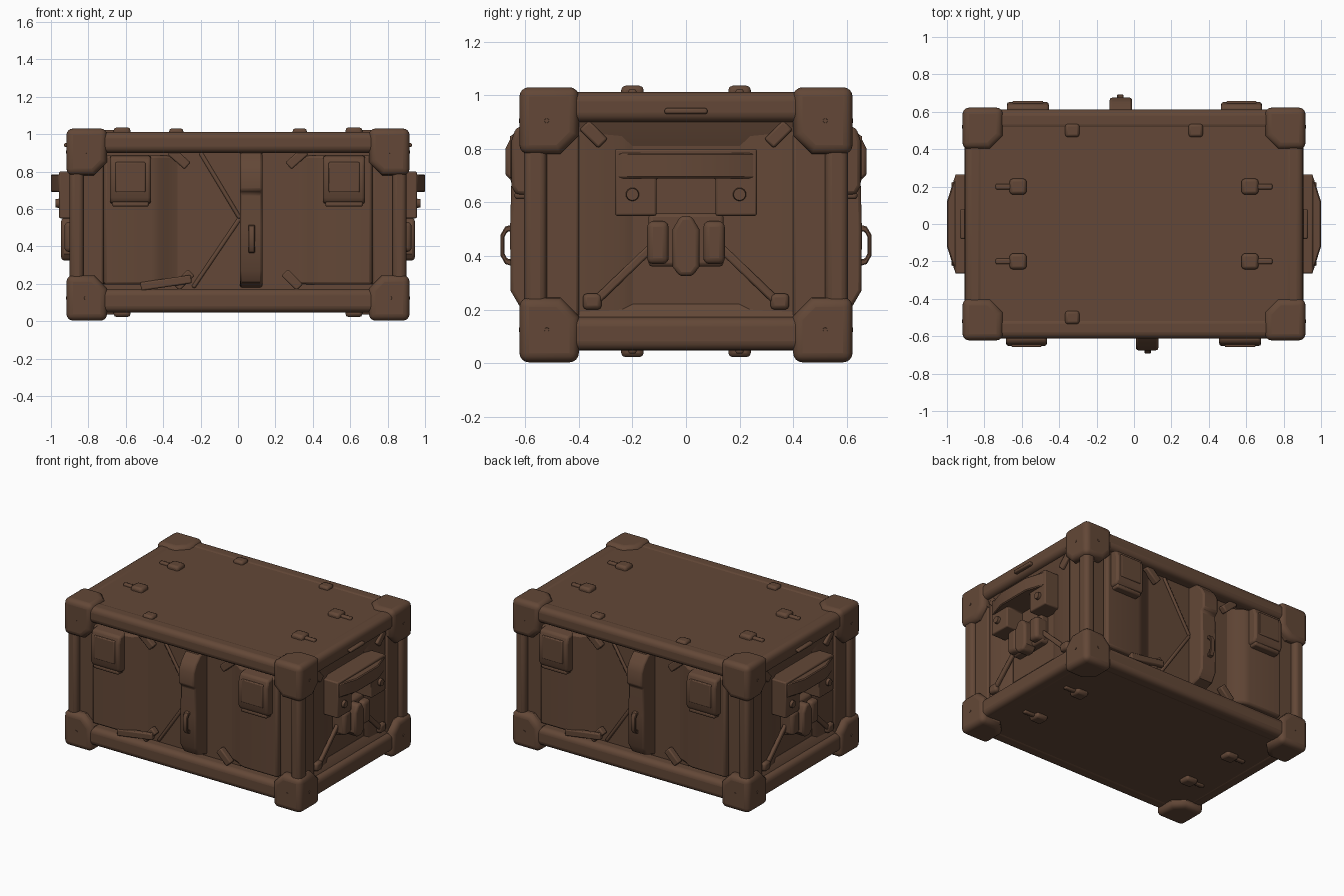
import bpy, bmesh, math
from mathutils import Matrix, Vector

if "Cube" in bpy.data.objects:
    bpy.data.objects.remove(bpy.data.objects["Cube"])

brown = bpy.data.materials.new("brown")
brown.diffuse_color = (0.125, 0.064, 0.038, 1)
brown.use_nodes = True
brown.node_tree.nodes["Principled BSDF"].inputs["Base Color"].default_value = brown.diffuse_color
SPIN = (0, math.pi)          # front/right part plus its half-turn copy on back/left


def finish(name, bm, bevel=0.0, segs=2, spins=(0,), limit=50):
    bmesh.ops.recalc_face_normals(bm, faces=bm.faces)
    me = bpy.data.meshes.new(name)
    bm.to_mesh(me)
    bm.free()
    me.materials.append(brown)
    for i, a in enumerate(spins):
        ob = bpy.data.objects.new(name if i == 0 else name + "_opposite", me.copy())
        ob.data.transform(Matrix.Rotation(a, 4, 'Z'))
        bpy.context.collection.objects.link(ob)
        if bevel:
            m = ob.modifiers.new("bevel", 'BEVEL')
            m.width, m.segments = bevel, segs
            m.limit_method, m.angle_limit = 'ANGLE', math.radians(limit)
        bpy.ops.object.select_all(action='DESELECT')
        ob.select_set(True)
        bpy.context.view_layer.objects.active = ob
        bpy.ops.object.shade_smooth_by_angle(angle=math.radians(35))


def cube(lo, hi):
    bm = bmesh.new()
    bmesh.ops.create_cube(bm, size=1)
    for v in bm.verts:
        v.co = Vector([(lo[i] + hi[i]) / 2 + v.co[i] * (hi[i] - lo[i]) for i in range(3)])
    return bm


def box(name, lo, hi, bevel=0.01, segs=2, spins=(0,)):
    finish(name, cube(lo, hi), bevel, segs, spins)


def prism(name, pts, axis, a, b, bevel=0.01, segs=2, spins=(0,)):
    # profile extruded along axis; pts are the two remaining coordinates in order
    bm = bmesh.new()
    def co(p, t):
        c = list(p)
        c.insert(axis, t)
        return c
    f = bm.faces.new([bm.verts.new(co(p, a)) for p in pts])
    r = bmesh.ops.extrude_face_region(bm, geom=[f])
    d = Vector((0, 0, 0))
    d[axis] = b - a
    bmesh.ops.translate(bm, vec=d, verts=[g for g in r['geom'] if isinstance(g, bmesh.types.BMVert)])
    finish(name, bm, bevel, segs, spins)


def bar(name, p, q, normal, width, thick, bevel=0.008, spins=(0,)):
    # flat bar from p to q lying on a face with the given normal
    p, q, n = Vector(p), Vector(q), Vector(normal)
    d = q - p
    x = (d - n * d.dot(n)).normalized()
    y = n.cross(x)
    bm = cube((-d.length / 2, -width / 2, -thick / 2), (d.length / 2, width / 2, thick / 2))
    m = Matrix((x, y, n)).transposed().to_4x4()
    bm.transform(Matrix.Translation((p + q) / 2) @ m)
    finish(name, bm, bevel, 2, spins)


def rod(name, c, axis, r, depth, spins=(0,)):
    bm = bmesh.new()
    bmesh.ops.create_cone(bm, cap_ends=True, segments=16, radius1=r, radius2=r * 0.8, depth=depth)
    rot = Vector((0, 0, 1)).rotation_difference(Vector(axis)).to_matrix().to_4x4()
    bm.transform(Matrix.Translation(c) @ rot)
    finish(name, bm, 0, 1, spins)


# core, lid and floor
box("core", (-.83, -.53, .06), (.83, .53, .99), 0)
box("lid", (-.89, -.6, .93), (.89, .6, 1.008), .02)
box("floor", (-.89, -.6, .05), (.89, .6, .12), .02)

# rails and posts
for z0, z1, lab in ((.9, 1.012, "top"), (.047, .172, "bottom")):
    box(lab + "_long_rail", (-.85, -.612, z0), (.85, -.5, z1), .035, 4, SPIN)
    box(lab + "_end_rail", (.8, -.58, z0), (.905, .58, z1), .035, 4, SPIN)
for s in (1, -1):
    y = sorted((s * .52, s * .605))
    box("post", (.825, y[0], .1), (.9, y[1], .95), .025, 3, SPIN)

# armoured corners: inner edges chamfered, outer edges rounded
for sx in (1, -1):
    for sy in (1, -1):
        for lab, zi, zo in (("bottom", .245, .003), ("top", .78, 1.03)):
            inner, outer = Vector((.70 * sx, .40 * sy, zi)), Vector((.917 * sx, .622 * sy, zo))
            lo = [min(a, b) for a, b in zip(inner, outer)]
            hi = [max(a, b) for a, b in zip(inner, outer)]
            bm = cube(lo, hi)
            bm.verts.ensure_lookup_table()
            v = min(bm.verts, key=lambda w: (w.co - inner).length)
            bmesh.ops.bevel(bm, geom=list(v.link_edges), offset=.07, segments=1, affect='EDGES')
            finish(lab + "_corner", bm, .035, 4, limit=60)
            zb = zi + (zo - zi) * .5
            rod("corner_stud", (.815 * sx, .62 * sy, zb), (0, sy, 0), .01, .008)
            rod("corner_stud", (.916 * sx, .52 * sy, zb), (sx, 0, 0), .01, .008)

# long sides: raised panels, frame strips and pouches
for s in (1, -1):
    def span(a, b):
        return sorted((s * a, s * b))
    a, b = span(.72, .84)
    box("side_strip", (a, -.565, .16), (b, -.5, .92), .01, 2, SPIN)
    prism("side_panel", [(s * .31, -.525), (s * .38, -.55), (s * .42, -.58), (s * .46, -.59), (s * .715, -.59),
                         (s * .725, -.51)], 2, .195, .885, .015, 2, SPIN)
    a, b = (-.685, -.465) if s < 0 else (.455, .68)
    prism("pouch", [(-.55, .625), (-.635, .63), (-.652, .66), (-.652, .83), (-.635, .88), (-.55, .89)],
          0, a, b, .014, 2, SPIN)
    box("pouch_flap", (a + .03, -.658, .69), (b - .03, -.62, .85), .006, 2, SPIN)
    box("pouch_lip", (a + .012, -.64, .612), (b - .012, -.56, .64), .01, 2, SPIN)
    # slanted tabs beside the rails
    bar("upper_tab", (s * .36, -.555, .91), (s * .27, -.545, .83), (0, -1, 0), .05, .045, spins=SPIN)
    bar("lower_tab", (s * .25, -.555, .26), (s * .33, -.555, .18), (0, -1, 0), .05, .045, spins=SPIN)

# folded brace on the left half of each long side
bar("upper_brace", (-.2, -.533, .9), (.01, -.533, .55), (0, -1, 0), .022, .02, spins=SPIN)
bar("lower_brace", (-.24, -.533, .18), (.01, -.533, .55), (0, -1, 0), .022, .02, spins=SPIN)
bar("foot_brace", (-.52, -.585, .185), (-.25, -.575, .225), (0, -1, 0), .045, .035, spins=SPIN)

# centre strap with pull loop
prism("strap", [(-.5, .91), (-.6, .9), (-.65, .85), (-.675, .8), (-.675, .7), (-.652, .685),
                (-.657, .5), (-.655, .27), (-.62, .21), (-.5, .17)], 0, .01, .13, .012, 2, SPIN)
prism("pull_loop", [(-.64, .52), (-.675, .51), (-.692, .48), (-.692, .4), (-.675, .37), (-.64, .36),
                    (-.64, .385), (-.668, .39), (-.678, .41), (-.678, .47), (-.668, .49), (-.64, .495)],
      0, .055, .09, .004, 1, SPIN)

# ends: frame strips, sloped recess edges, panels, latch plate
prism("end_top_slope", [(.82, .92), (.875, .92), (.87, .9), (.832, .81), (.82, .81)], 1, -.41, .41, 0, 1, SPIN)
prism("end_bottom_slope", [(.82, .15), (.875, .15), (.87, .172), (.832, .22), (.82, .22)], 1, -.41, .41, 0, 1, SPIN)
for s in (1, -1):
    a, b = sorted((s * .4, s * .55))
    box("end_strip", (.78, a, .15), (.872, b, .92), .01, 2, SPIN)
    prism("end_panel", [(.8, s * .2), (.832, s * .2), (.848, s * .24), (.855, s * .41), (.8, s * .41)],
          2, .16, .91, 0, 1, SPIN)
    rod("latch_bolt", (.955, s * .2, .63), (1, 0, 0), .028, .04, SPIN)
    bar("end_brace", (.862, s * .36, .21), (.862, s * .1, .46), (1, 0, 0), .032, .025, spins=SPIN)
    box("brace_foot", (.83, s * .35 - .035, .2), (.88, s * .35 + .035, .26), .015, 2, SPIN)
    bar("end_upper_tab", (.86, s * .38, .89), (.86, s * .31, .82), (1, 0, 0), .05, .025, spins=SPIN)
    box("latch_lug", (.83, s * .105 - .04, .37), (.928, s * .105 + .04, .53), .022, 3, SPIN)
prism("latch_plate", [(-.265, .55), (-.265, .8), (.265, .8), (.265, .55), (.11, .55), (.11, .69),
                      (-.11, .69), (-.11, .55)], 0, .82, .957, .008, 2, SPIN)
prism("latch_hood", [(.94, -.26), (.957, -.255), (1, -.12), (1, .12), (.957, .255), (.94, .26)],
      2, .69, .785, .006, 1, SPIN)
box("latch_base", (.8, -.14, .36), (.885, .14, .56), .015, 2, SPIN)
prism("latch_knob", [(-.025, .325), (-.05, .36), (-.05, .5), (-.02, .55), (.02, .55), (.05, .5), (.05, .36), (.025, .325)],
      0, .85, .945, .015, 3, SPIN)
box("end_grip", (.89, -.08, .93), (.93, .08, .952), .008, 2, SPIN)

# lid and floor clips
for sx in (1, -1):
    for sy in (1, -1):
        for z, t, lab in ((1.005, 1, "lid"), (.053, -1, "floor")):
            x, y = sx * .62, sy * .2
            za, zb = sorted((z - t * .02, z + t * .031))
            box(lab + "_clip", (x - .045, y - .042, za), (x + .045, y + .042, zb), .016, 2)
            za, zb = sorted((z - t * .02, z + t * .018))
            box(lab + "_clip_tongue", (x + sx * .07 - .05, y - .015, za), (x + sx * .07 + .05, y + .015, zb), .008, 2)
for x, y in ((-.33, .5), (.33, .5), (-.33, -.5)):
    box("lid_tab", (x - .038, y - .035, .99), (x + .038, y + .035, 1.03), .014, 2)
